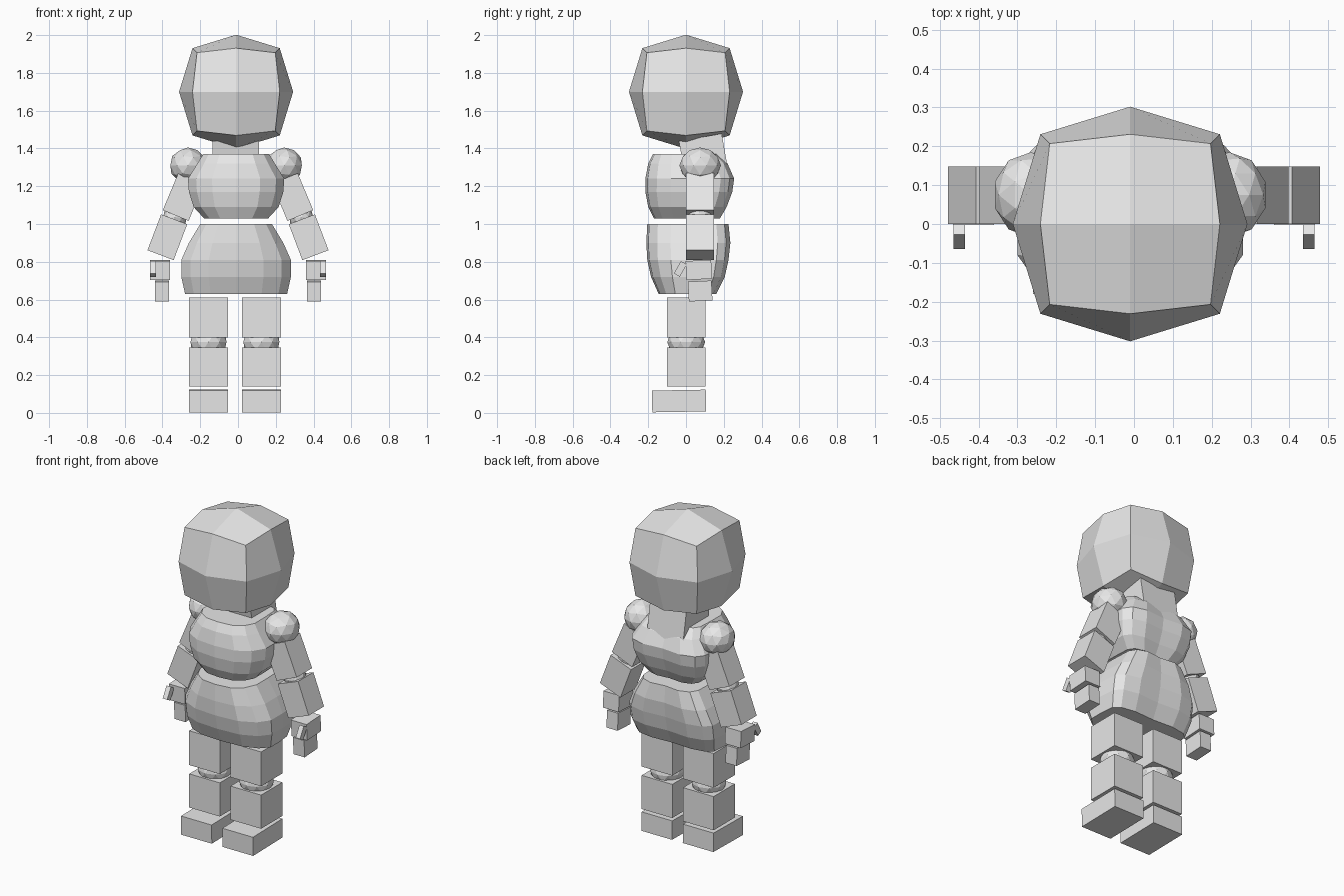
import bpy, bmesh, math
from mathutils import Matrix, Vector

if "Cube" in bpy.data.objects:
    bpy.data.objects.remove(bpy.data.objects["Cube"])

mat = bpy.data.materials.new("light grey")
mat.diffuse_color = (0.8, 0.8, 0.8, 1)
mat.use_nodes = True
mat.node_tree.nodes["Principled BSDF"].inputs["Base Color"].default_value = mat.diffuse_color


def finish(name, bm):
    bmesh.ops.recalc_face_normals(bm, faces=bm.faces)
    me = bpy.data.meshes.new(name)
    bm.to_mesh(me)
    bm.free()
    me.materials.append(mat)
    ob = bpy.data.objects.new(name, me)
    bpy.context.collection.objects.link(ob)
    return ob


def box(name, center, size, axis='X', angle=0.0):
    bm = bmesh.new()
    m = (Matrix.Translation(center) @ Matrix.Rotation(angle, 4, axis)
         @ Matrix.Diagonal((*size, 1)))
    bmesh.ops.create_cube(bm, size=1, matrix=m)
    return finish(name, bm)


def ball(name, center, radii, subdivisions=2):
    bm = bmesh.new()
    m = Matrix.Translation(center) @ Matrix.Diagonal((*radii, 1))
    bmesh.ops.create_icosphere(bm, subdivisions=subdivisions, radius=1, matrix=m)
    return finish(name, bm)


# Half of the body cross-section, from front middle to back middle
HALF = [(0, -1), (.5, -.95), (.83, -.74), (1, -.42), (1, .1),
        (.97, .7), (.83, .9), (.5, 1), (0, .95)]
SECTION = HALF + [(-x, y) for x, y in HALF[-2:0:-1]]


def loft(name, cx, rings):
    """Stack rings of (z, half width, front y, back y) and cap both ends."""
    bm = bmesh.new()
    loops = []
    for z, hw, yf, yb in rings:
        cy, hd = (yf + yb) / 2, (yb - yf) / 2
        loops.append([bm.verts.new((cx + x * hw, cy + y * hd, z)) for x, y in SECTION])
    n = len(SECTION)
    for a, b in zip(loops, loops[1:]):
        for i in range(n):
            j = (i + 1) % n
            bm.faces.new((a[i], a[j], b[j], b[i]))
    bm.faces.new(loops[0])
    bm.faces.new(loops[-1])
    return finish(name, bm)


# Head: a cube split once and rounded outwards
bm = bmesh.new()
bmesh.ops.create_cube(bm, size=2)
bmesh.ops.subdivide_edges(bm, edges=bm.edges[:], cuts=1, use_grid_fill=True)
for v in bm.verts:
    order = sum(abs(c) > .5 for c in v.co)
    v.co = v.co * {1: .302, 2: .231, 3: .207}[order] + Vector((-.01, 0, 1.70))
finish("head", bm)

# Neck leans slightly, sunk into the chest
box("neck", (-.012, .093, 1.36), (.245, .23, .20), 'X', math.radians(10))

# Chest and hips
loft("chest", -.01, [(1.03, .17, -.17, .18), (1.09, .225, -.20, .215),
                     (1.17, .25, -.215, .245), (1.24, .255, -.215, .255),
                     (1.32, .205, -.20, .22), (1.37, .175, -.175, .17)])
loft("hips", -.01, [(.63, .27, -.145, .16), (.72, .29, -.185, .205),
                    (.81, .29, -.205, .225), (.90, .25, -.21, .235),
                    (1.0, .19, -.205, .225)])

for s, side in ((-1, "left"), (1, "right")):
    # Arm parts follow one slanted line
    ball(side + "_shoulder", (-.01 + s * .255, .075, 1.31), (.098, .11, .095))
    for part, x1, z1, x2, z2 in (("upper_arm", .248, 1.24, .33, 1.045),
                                 ("forearm", .338, 1.025, .41, .835)):
        box(f"{side}_{part}", (s * (x1 + x2) / 2, .074, (z1 + z2) / 2),
            (.148, .148, math.hypot(x2 - x1, z1 - z2)),
            'Y', -s * math.atan2(x2 - x1, z1 - z2))
    ball(side + "_elbow", (s * .334, .074, 1.035), (.065, .065, .065))

    # Hand
    box(side + "_palm", (s * .413, .068, .757), (.106, .135, .10), 'X', math.radians(3))
    box(side + "_fingers", (s * .403, .075, .645), (.075, .125, .105), 'X', math.radians(3))
    box(side + "_thumb", (s * .45, -.03, .762), (.03, .036, .075), 'X', math.radians(-30))

    # Leg and foot
    x = -.016 + s * .14
    box(side + "_thigh", (x, .001, .505), (.207, .205, .21))
    ball(side + "_knee", (x, .001, .375), (.10, .10, .09))
    box(side + "_shin", (x, .001, .243), (.207, .205, .206))
    box(side + "_foot", (x, -.037, .063), (.207, .285, .115), 'X', math.radians(1))
